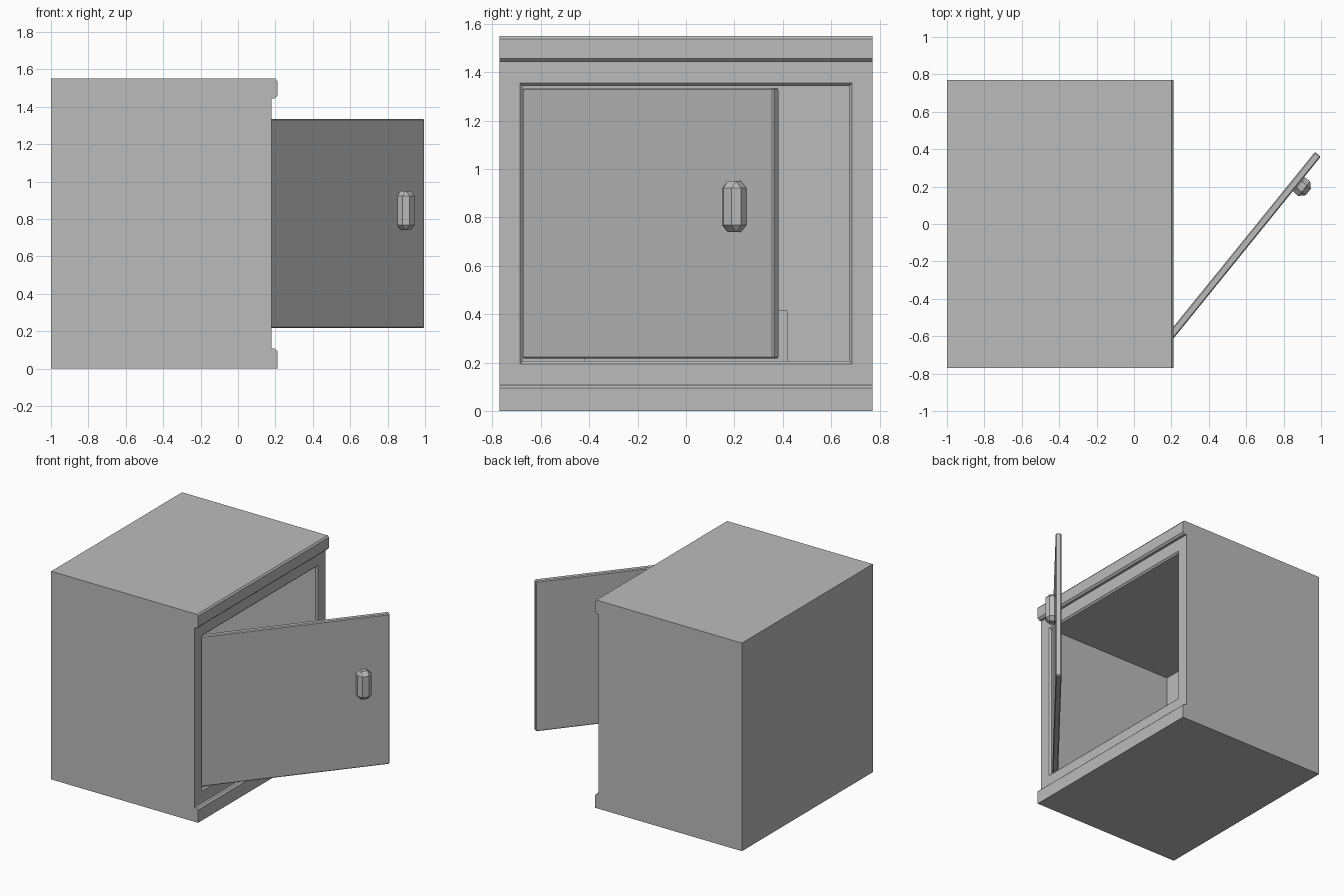
import bpy
import bmesh
import math
from mathutils import Matrix, Vector

cube = bpy.data.objects.get("Cube")
if cube:
    bpy.data.objects.remove(cube, do_unlink=True)

# Single grey finish
grey = bpy.data.materials.new("plain_grey")
grey.use_nodes = True
color = (0.5, 0.5, 0.5, 1)
grey.diffuse_color = color
bsdf = grey.node_tree.nodes["Principled BSDF"]
bsdf.inputs["Base Color"].default_value = color


def make_object(name, bm):
    bmesh.ops.recalc_face_normals(bm, faces=bm.faces[:])
    mesh = bpy.data.meshes.new(name)
    bm.to_mesh(mesh)
    bm.free()
    mesh.materials.append(grey)
    obj = bpy.data.objects.new(name, mesh)
    bpy.context.collection.objects.link(obj)
    return obj


def box(name, lo, hi, bevel=0.0):
    lo, hi = Vector(lo), Vector(hi)
    bm = bmesh.new()
    bmesh.ops.create_cube(bm, size=1)
    bmesh.ops.scale(bm, vec=hi - lo, verts=bm.verts[:])
    bmesh.ops.translate(bm, vec=(lo + hi) / 2, verts=bm.verts[:])
    if bevel:
        bmesh.ops.bevel(bm, geom=bm.edges[:], offset=bevel, segments=1,
                        profile=0.5, affect='EDGES')
    return make_object(name, bm)


# Cabinet body: side profile with lipped top and base, extruded in depth
half = 0.77
profile = [(-1, 0), (0.21, 0), (0.21, 0.095), (0.197, 0.108), (0.18, 0.108),
           (0.18, 1.445), (0.197, 1.445), (0.21, 1.458), (0.21, 1.538),
           (0.2, 1.55), (-1, 1.55)]
bm = bmesh.new()
side = bm.faces.new([bm.verts.new((x, -half, z)) for x, z in profile])
ext = bmesh.ops.extrude_face_region(bm, geom=[side], use_keep_orig=True)
bmesh.ops.translate(bm, vec=(0, 2 * half, 0),
                    verts=[v for v in ext["geom"] if isinstance(v, bmesh.types.BMVert)])
cabinet = make_object("cabinet_body", bm)

# Compartment cutter: straight hole with a chamfered mouth
bm = bmesh.new()
rings = []
for x, grow in [(-0.86, 0), (0.168, 0), (0.18, 0.012), (0.3, 0.012)]:
    y, low, high = 0.675 + grow, 0.207 - grow, 1.343 + grow
    rings.append([bm.verts.new((x, a, b)) for a, b in
                  [(-y, low), (y, low), (y, high), (-y, high)]])
for a, b in zip(rings, rings[1:]):
    for i in range(4):
        j = (i + 1) % 4
        bm.faces.new((a[i], a[j], b[j], b[i]))
bm.faces.new(rings[0])
bm.faces.new(rings[-1])
cutter = make_object("compartment_cutter", bm)
cutter.hide_render = True

cut = cabinet.modifiers.new("compartment", 'BOOLEAN')
cut.operation = 'DIFFERENCE'
cut.solver = 'EXACT'
cut.object = cutter
bpy.context.view_layer.objects.active = cabinet
bpy.ops.object.modifier_apply(modifier=cut.name)
bpy.data.objects.remove(cutter, do_unlink=True)

# Low raised block at the back of the compartment
box("inner_block", (-0.87, -0.42, 0.2), (-0.5, 0.42, 0.415))

# Open door and handle, made along local x and swung about the hinge
width = 1.336
door = box("door", (0, 0, 0.217), (width, 0.04, 1.335), 0.006)
grip = width - 0.189
handle = box("door_handle", (grip - 0.05, -0.067, 0.74),
             (grip + 0.05, 0.023, 0.95), 0.028)
swing = Matrix.Translation((0.158, -0.678, 0)) @ Matrix.Rotation(math.radians(51), 4, 'Z')
for part in (door, handle):
    part.data.transform(swing)
